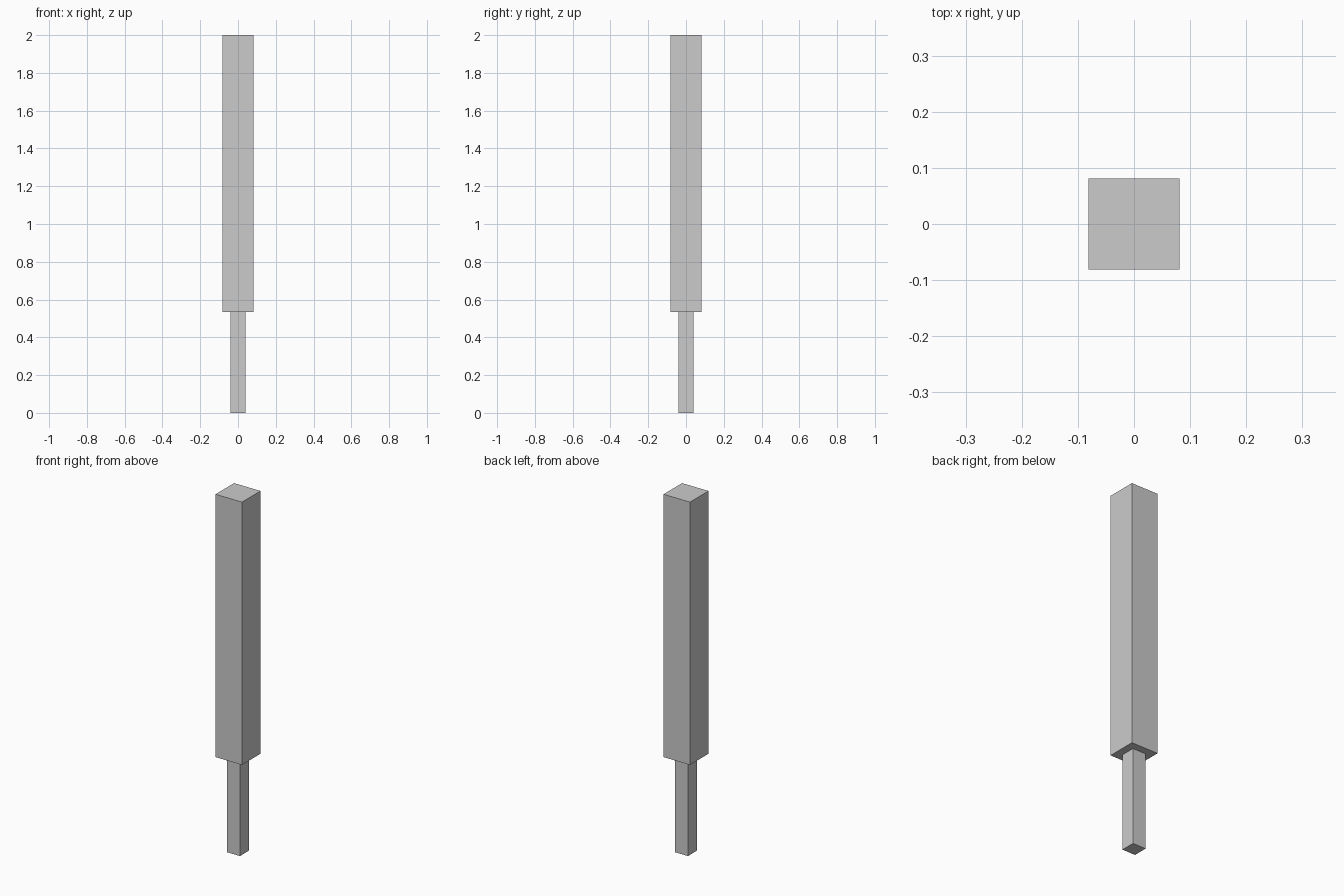
import bpy

if "Cube" in bpy.data.objects:
    bpy.data.objects.remove(bpy.data.objects["Cube"])


def square_bar(name, width, z0, z1):
    """Square-section upright bar between two heights."""
    bpy.ops.mesh.primitive_cube_add(size=1, location=(0, 0, (z0 + z1) / 2))
    bar = bpy.context.object
    bar.name = name
    bar.scale = (width, width, z1 - z0)
    bpy.ops.object.transform_apply(location=False, rotation=False, scale=True)
    return bar


SHOULDER = 0.535  # height where the thin shank meets the thick body

# Thin lower shank
square_bar("lower_shank", 0.08, 0, SHOULDER)

# Thick upper body
square_bar("upper_body", 0.163, SHOULDER, 2)
